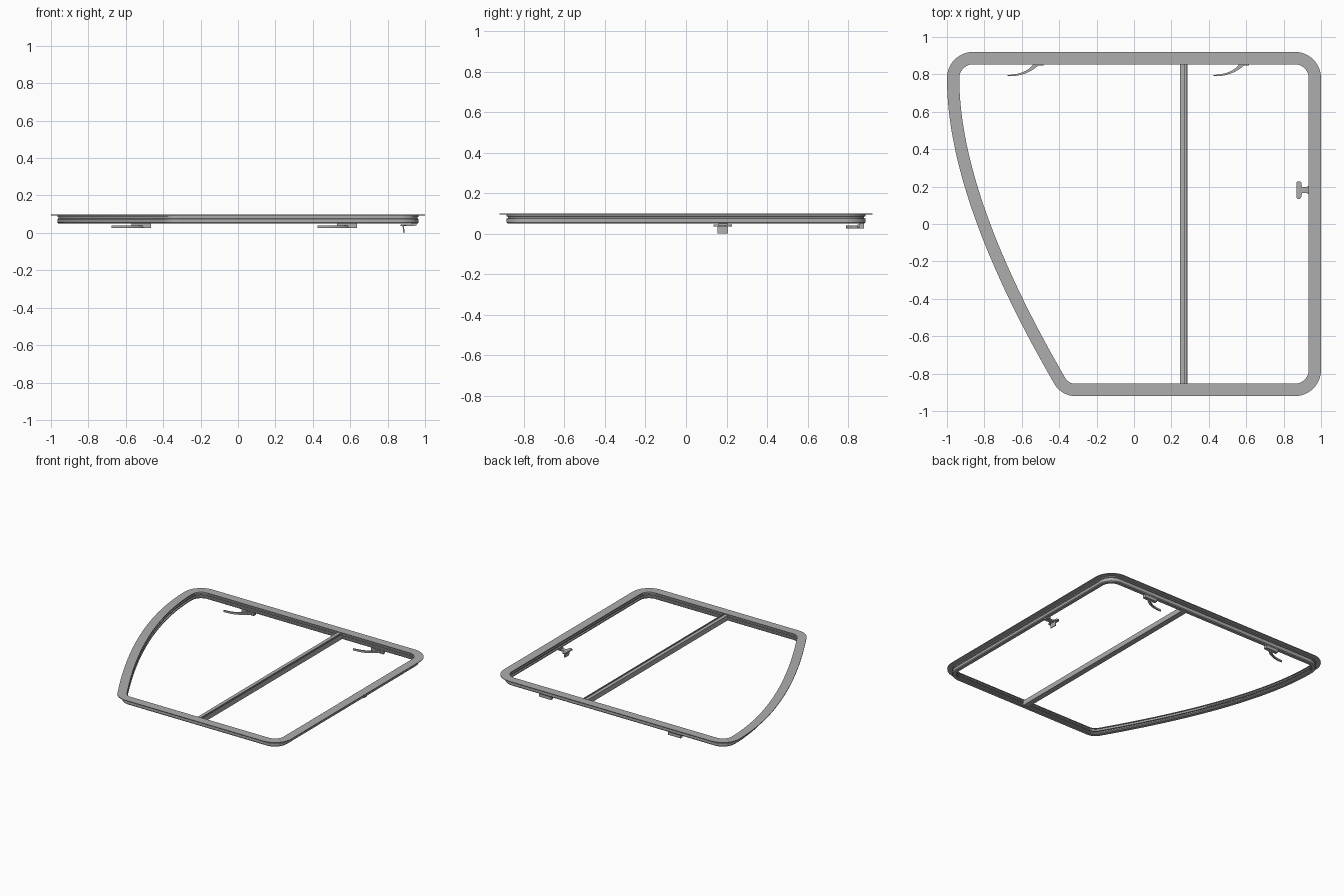
import bpy, bmesh, math
from mathutils import Vector

if "Cube" in bpy.data.objects:
    bpy.data.objects.remove(bpy.data.objects["Cube"])


def material(name, value):
    m = bpy.data.materials.new(name)
    m.diffuse_color = (value, value, value, 1)
    m.use_nodes = True
    m.node_tree.nodes["Principled BSDF"].inputs["Base Color"].default_value = m.diffuse_color
    return m


GREY = material("frame grey", 0.42)


def finish(name, bm, angle=35):
    bmesh.ops.recalc_face_normals(bm, faces=bm.faces[:])
    mesh = bpy.data.meshes.new(name)
    bm.to_mesh(mesh)
    bm.free()
    mesh.materials.append(GREY)
    mesh.shade_smooth()
    mesh.set_sharp_from_angle(angle=math.radians(angle))
    ob = bpy.data.objects.new(name, mesh)
    bpy.context.collection.objects.link(ob)
    return ob


def loft(name, rings, closed):
    """Join equal rings of points; close the run or cap its ends."""
    bm = bmesh.new()
    vs = [[bm.verts.new(p) for p in r] for r in rings]
    n, k = len(vs), len(vs[0])
    for i in range(n if closed else n - 1):
        a, b = vs[i], vs[(i + 1) % n]
        for j in range(k):
            bm.faces.new((a[j], a[(j + 1) % k], b[(j + 1) % k], b[j]))
    if not closed:
        bm.faces.new(vs[0])
        bm.faces.new(vs[-1])
    return finish(name, bm)


def prism(name, pts, z0, z1):
    return loft(name, [[(x, y, z) for x, y in pts] for z in (z0, z1)], False)


def box(name, x0, x1, y0, y1, z0, z1):
    return prism(name, [(x0, y0), (x1, y0), (x1, y1), (x0, y1)], z0, z1)


def bezier(p, t):
    a, b, c = (Vector(q) for q in p)
    pos = a * (1 - t) ** 2 + b * 2 * t * (1 - t) + c * t * t
    tan = ((b - a) * (1 - t) + (c - b) * t).normalized()
    return pos, tan


# Outline: points with outward normals, counter-clockwise
outline = []


def corner(cx, cy, r, a0, a1, steps=12):
    for i in range(steps + 1):
        a = math.radians(a0 + (a1 - a0) * i / steps)
        n = Vector((math.cos(a), math.sin(a)))
        outline.append((Vector((cx, cy)) + n * r, n))


corner(0.86, -0.78, 0.14, -90, 0)
corner(0.86, 0.78, 0.14, 0, 90)
corner(-0.86, 0.78, 0.14, 90, 180)
for i in range(1, 30):
    pos, tan = bezier([(-1, 0.78), (-1, 0.135), (-0.4255, -0.855)], i / 30)
    outline.append((pos, Vector((tan.y, -tan.x))))
corner(-0.313, -0.79, 0.13, 210, 270)


def sweep(name, profile):
    rings = []
    for p, n in outline:
        rings.append([((p - n * d).x, (p - n * d).y, z) for d, z in profile])
    return loft(name, rings, True)


# Frame: thin top flange over a grooved body
sweep("top_flange", [(0, 0.094), (0, 0.099), (0.066, 0.099), (0.066, 0.094)])
sweep("frame_body", [
    (0.034, 0.094), (0.034, 0.086), (0.040, 0.084), (0.040, 0.076),
    (0.034, 0.074), (0.034, 0.056), (0.039, 0.050), (0.062, 0.050),
    (0.066, 0.054), (0.066, 0.062), (0.054, 0.062), (0.054, 0.075),
    (0.066, 0.075), (0.066, 0.083), (0.058, 0.083), (0.058, 0.094)])

# Divider bar with a long groove
bar = [(0.245, 0.052), (0.287, 0.052), (0.287, 0.090), (0.281, 0.090),
       (0.281, 0.068), (0.272, 0.068), (0.272, 0.090), (0.245, 0.090)]
loft("divider_bar", [[(x, y, z) for x, z in bar] for y in (-0.86, 0.865)], False)

# Two curved lever latches under the back rail
for side, dx in (("left", 0), ("right", 1.10)):
    lower = [bezier([(-0.676, 0.791), (-0.575, 0.785), (-0.50, 0.858)], i / 12)[0] for i in range(13)]
    upper = [bezier([(-0.535, 0.858), (-0.575, 0.800), (-0.676, 0.797)], i / 12)[0] for i in range(13)]
    prism(side + "_latch_lever", [(p.x + dx, p.y) for p in lower + upper], 0.026, 0.040)
    box(side + "_latch_base", -0.57 + dx, -0.465 + dx, 0.855, 0.880, 0.026, 0.051)
    box(side + "_latch_arm", -0.525 + dx, -0.485 + dx, 0.848, 0.862, 0.030, 0.046)

# Turn catch on the right rail: rounded grip, stem and foot
grip = [(0.868, 0.140), (0.874, 0.135), (0.888, 0.135), (0.894, 0.142),
        (0.898, 0.165), (0.898, 0.200), (0.894, 0.222), (0.888, 0.228),
        (0.874, 0.228), (0.868, 0.222)]
prism("catch_grip", grip, 0.036, 0.046)
box("catch_stem", 0.892, 0.945, 0.166, 0.198, 0.036, 0.046)
box("catch_foot", 0.928, 0.955, 0.160, 0.204, 0.040, 0.052)
tongue = [(0.880, 0.038), (0.888, 0.038), (0.890, 0.0), (0.884, 0.0)]
loft("catch_tongue", [[(x, z) and (x, y, z) for x, z in tongue] for y in (0.156, 0.208)], False)
